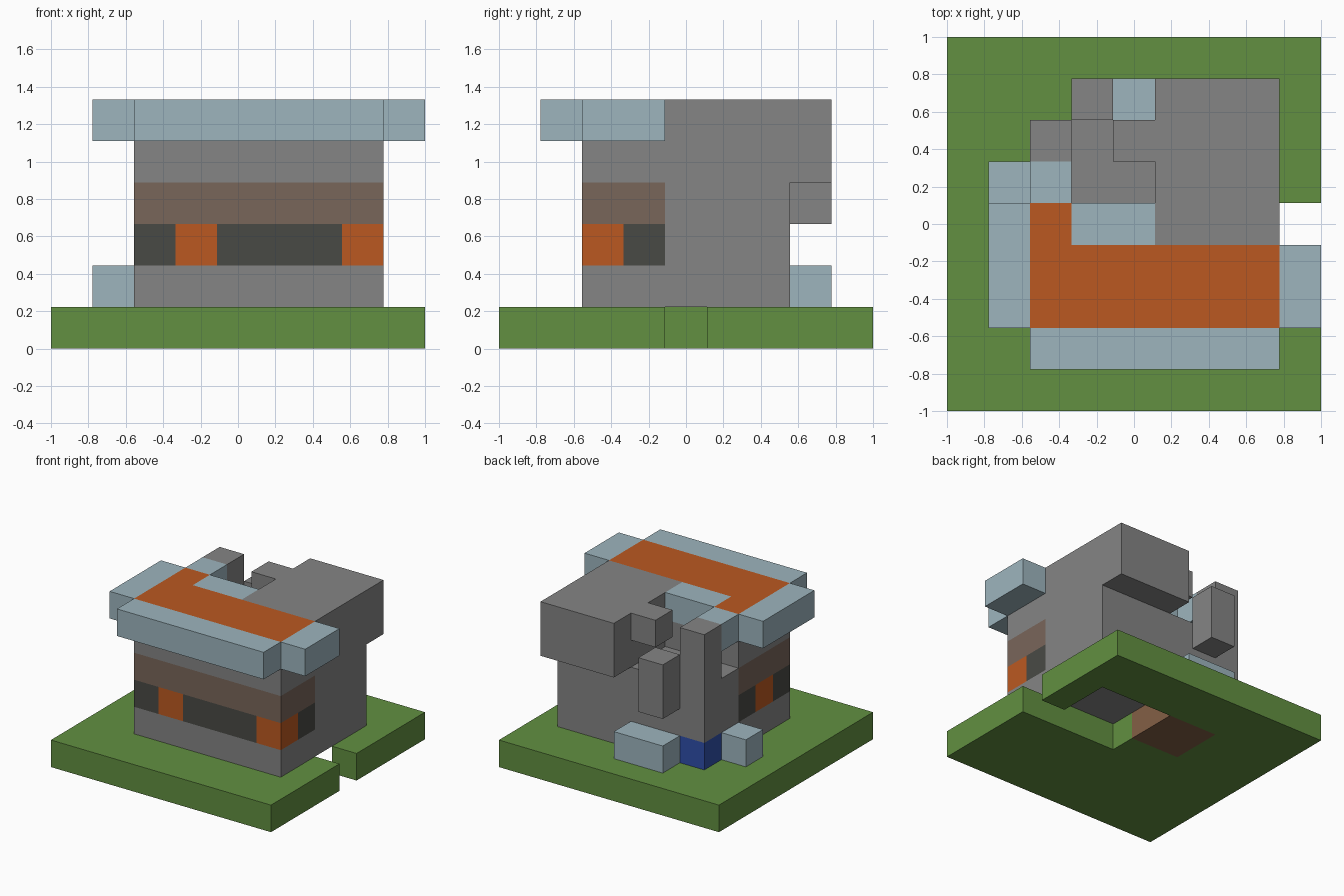
import bpy, bmesh
from mathutils import Vector

if "Cube" in bpy.data.objects:
    bpy.data.objects.remove(bpy.data.objects["Cube"], do_unlink=True)

U = 2 / 9  # edge length of one building block


def material(name, rgb):
    """Flat material from 0-255 display values."""
    lin = [((c / 255 + 0.055) / 1.055) ** 2.4 for c in rgb] + [1]
    m = bpy.data.materials.new(name)
    m.use_nodes = True
    m.diffuse_color = lin
    bsdf = m.node_tree.nodes["Principled BSDF"]
    bsdf.inputs["Base Color"].default_value = lin
    bsdf.inputs["Roughness"].default_value = 0.9
    return m


grass = material("grass green", (98, 144, 65))
stone = material("stone grey", (133, 133, 133))
pale = material("pale blue", (157, 181, 190))
orange = material("burnt orange", (187, 89, 33))
brown = material("wall brown", (121, 102, 90))
dark = material("window dark", (73, 74, 69))
soil = material("soil brown", (132, 95, 69))
blue = material("deep blue", (47, 79, 170))

claimed = set()  # cells already used by an earlier part


def span(x, y, z):
    """Cells in inclusive ranges; a single number means one layer."""
    r = [range(a, a + 1) if isinstance(a, int) else range(a[0], a[1] + 1) for a in (x, y, z)]
    return {(i, j, k) for i in r[0] for j in r[1] for k in r[2]}


def part(name, mat, *boxes):
    """Build the outer skin of the cells not yet claimed."""
    cells = set().union(*boxes) - claimed
    claimed.update(cells)
    bm = bmesh.new()
    for cell in cells:
        centre = Vector(cell) + Vector((0.5, 0.5, 0.5))
        for axis in range(3):
            for sign in (-1, 1):
                n = Vector((0, 0, 0))
                n[axis] = sign
                if tuple(int(v) for v in Vector(cell) + n) in cells:
                    continue
                a = Vector((0, 0, 0))
                a[(axis + 1) % 3] = 0.5
                b = n.cross(a)
                corners = (a + b, b - a, -a - b, a - b)
                bm.faces.new([bm.verts.new((centre + n / 2 + c - Vector((4.5, 4.5, 0))) * U)
                              for c in corners])
    bmesh.ops.remove_doubles(bm, verts=bm.verts, dist=0.001)
    bmesh.ops.dissolve_limit(bm, angle_limit=0.01, verts=bm.verts, edges=bm.edges)
    mesh = bpy.data.meshes.new(name)
    bm.to_mesh(mesh)
    bm.free()
    mesh.materials.append(mat)
    bpy.context.collection.objects.link(bpy.data.objects.new(name, mesh))


# Ground slab with soil patch, side notch and pit under the house
claimed.update(span((5, 8), 4, 0) | span((5, 7), (5, 6), 0))
part("soil_patch", soil, span((3, 4), (5, 6), 0))
part("ground", grass, span((0, 8), (0, 8), 0))

# Water block with its pale surround
part("water_block", blue, span(2, 6, 1))
part("basin_side", pale, span(1, 5, 1))
part("basin_back", pale, span((3, 4), 7, 1))

# Window row: orange posts between dark panes, wrapped around the corners
part("window_posts", orange, span(3, 2, 2), span(7, 2, 2), span(2, 3, 2))
part("window_panes", dark, span((2, 7), (2, 3), 2), span(2, 4, 2))

# Brown band above the windows
part("wall_band", brown, span((2, 7), (2, 3), 3), span(2, 4, 3))

# Roof deck and pale eaves
part("roof_deck", orange, span((2, 7), (2, 3), 5), span(2, 4, 5))
part("front_eave", pale, span((2, 7), 1, 5))
part("left_eave", pale, span(8, (2, 3), 5))
part("right_eave", pale, span(1, (2, 4), 5))
part("roof_inner_edge", pale, span((3, 4), 4, 5), span(2, 5, 5))

# Stone walls, rear overhang, chimney column and hanging block
part("stone_body", stone,
     span((2, 7), (2, 6), (1, 3)),
     span((2, 7), (2, 3), 4), span((2, 4), 4, 4),
     span((5, 7), (4, 7), (4, 5)), span(4, 6, 5),
     span(2, 6, (2, 5)),
     span(3, 7, (3, 4)))
